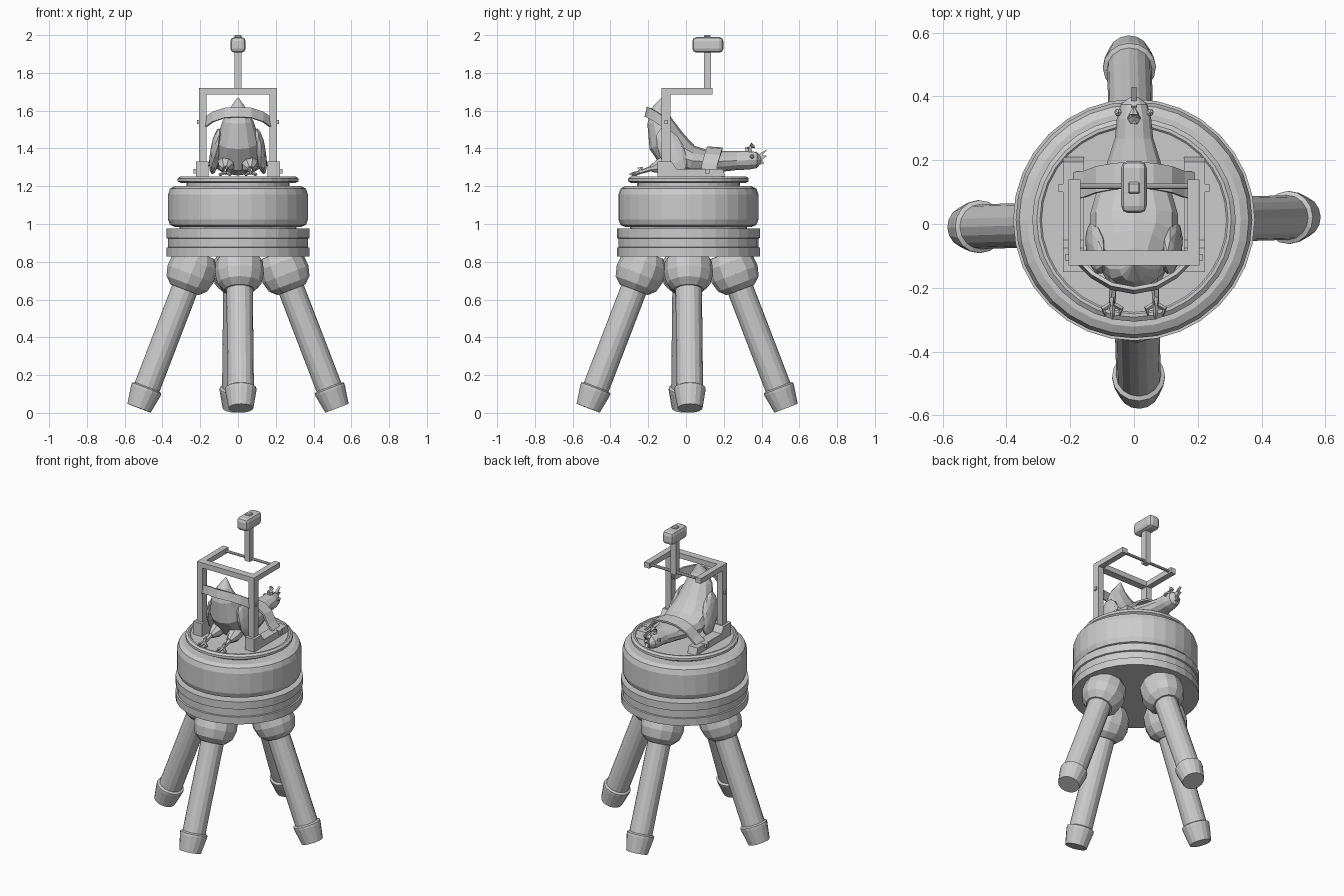
import bpy, bmesh
from math import sin, cos, pi, radians
from mathutils import Vector, Matrix

if "Cube" in bpy.data.objects:
    bpy.data.objects.remove(bpy.data.objects["Cube"])


def make(name, bm, mat=None):
    if mat:
        bm.transform(mat)
    bmesh.ops.recalc_face_normals(bm, faces=bm.faces)
    me = bpy.data.meshes.new(name)
    bm.to_mesh(me)
    bm.free()
    ob = bpy.data.objects.new(name, me)
    bpy.context.collection.objects.link(ob)
    return ob


def loft(name, rings, n, mat=None):
    """rings: (centre, u axis, v axis), skinned in order and capped."""
    bm = bmesh.new()
    loops = [[bm.verts.new(Vector(c) + Vector(u) * cos(2 * pi * i / n) + Vector(v) * sin(2 * pi * i / n))
              for i in range(n)] for c, u, v in rings]
    for a, b in zip(loops, loops[1:]):
        for i in range(n):
            j = (i + 1) % n
            bm.faces.new((a[i], a[j], b[j], b[i]))
    bm.faces.new(loops[0][::-1])
    bm.faces.new(loops[-1])
    return make(name, bm, mat)


def lathe(name, profile, n, mat=None):
    return loft(name, [((0, 0, z), (r, 0, 0), (0, r, 0)) for r, z in profile], n, mat)


def tube(name, points, n=6):
    """points: (x, y, z, radius)"""
    ps = [Vector(p[:3]) for p in points]
    rings = []
    for i, p in enumerate(points):
        d = ps[min(i + 1, len(ps) - 1)] - ps[max(i - 1, 0)]
        u = d.cross(Vector((.3, .1, 1) if abs(d.z) < d.length * .8 else (0, 1, 0))).normalized()
        rings.append((ps[i], u * p[3], d.cross(u).normalized() * p[3]))
    return loft(name, rings, n)


def box(name, x0, x1, y0, y1, z0, z1, bevel=0, seg=2):
    bm = bmesh.new()
    bmesh.ops.create_cube(bm, size=1)
    ob = make(name, bm, Matrix.Translation(((x0 + x1) / 2, (y0 + y1) / 2, (z0 + z1) / 2))
              @ Matrix.Diagonal((x1 - x0, y1 - y0, z1 - z0, 1)))
    if bevel:
        m = ob.modifiers.new("bevel", 'BEVEL')
        m.width, m.segments = bevel, seg
    return ob


def strap(name, half, wide):
    """half arch of centre points, mirrored across x, with a width vector."""
    pts = [Vector(p) for p in half]
    pts += [Vector((-p.x, p.y, p.z)) for p in reversed(pts[:-1])]
    w = Vector(wide) / 2
    bm = bmesh.new()
    rows = [(bm.verts.new(p - w), bm.verts.new(p + w)) for p in pts]
    for a, b in zip(rows, rows[1:]):
        bm.faces.new((a[0], b[0], b[1], a[1]))
    ob = make(name, bm)
    m = ob.modifiers.new("thick", 'SOLIDIFY')
    m.thickness, m.offset = .012, 0


def prism(name, outline, x0, x1):
    """outline in (y, z), extruded along x."""
    bm = bmesh.new()
    f = bm.faces.new([bm.verts.new((x0, y, z)) for y, z in outline])
    ext = bmesh.ops.extrude_face_region(bm, geom=[f])
    bmesh.ops.translate(bm, vec=(x1 - x0, 0, 0), verts=[v for v in ext['geom'] if isinstance(v, bmesh.types.BMVert)])
    return make(name, bm)


# Four splayed legs with ball joints and rubber feet
for k in range(4):
    mat = (Matrix.Translation((0, .006, 0)) @ Matrix.Rotation(k * pi / 2 + radians(1.7), 4, 'Z')
           @ Matrix.Translation((.524, 0, .025)) @ Matrix.Rotation(radians(-21), 4, 'Y'))
    lathe(f"leg_{k}", [(.07, .05), (.07, .72)], 16, mat)
    lathe(f"leg_foot_{k}", [(.066, 0), (.083, .1), (.083, .113), (.07, .12)], 16, mat)
    lathe(f"leg_joint_{k}", [(.08, .672), (.115, .705), (.13, .76), (.125, .83), (.09, .88)], 12, mat)

# Turntable stack
centre = Matrix.Translation((0, .013, 0))
lathe("base_plate", [(.379, .828), (.379, .875), (.37, .877), (.37, .923), (.379, .926), (.379, .975)], 32, centre)
lathe("base_neck", [(.31, .97), (.31, 1.0)], 32, centre)
lathe("drum", [(.335, .985), (.36, .995), (.371, 1.025), (.371, 1.155), (.36, 1.187), (.335, 1.2)], 32, centre)
lathe("drum_neck", [(.272, 1.195), (.272, 1.225)], 32, centre)
lathe("top_disc", [(.305, 1.218), (.319, 1.226), (.319, 1.242), (.305, 1.252), (.295, 1.252), (.29, 1.247)], 32, centre)

# Frame: rails, posts, arms and pins on both sides
rail = [(-.15, 1.245), (-.15, 1.33), (-.075, 1.33), (-.05, 1.29), (.195, 1.29), (.21, 1.245)]
for s, side in ((-1, "left"), (1, "right")):
    def sbox(name, a, b, *rest):
        box(f"{side}_{name}", min(s * a, s * b), max(s * a, s * b), *rest)
    prism(side + "_rail", rail, s * .157, s * .222)
    sbox("post", .168, .206, -.13, -.083, 1.28, 1.72)
    sbox("arm", .168, .206, -.13, .14, 1.686, 1.72)
    sbox("lower_pin", .19, .236, .1, .125, 1.268, 1.292)
    sbox("upper_pin", .16, .216, -.115, -.095, 1.53, 1.55)
box("front_crossbar", -.17, .17, -.13, -.083, 1.686, 1.72)
tube("pivot_rod", [(-.18, .118, 1.703, .009), (.18, .118, 1.703, .009)], 8)

# Mallet
box("mallet_handle", -.019, .019, .094, .132, 1.69, 1.92)
box("mallet_head", -.04, .04, .034, .198, 1.907, 1.99, .022)
box("mallet_cap", -.019, .019, .095, .131, 1.985, 2.0, .005, 1)

# Restraint straps
strap("upper_strap", [(.185, -.105, 1.53), (.13, -.16, 1.568), (.07, -.195, 1.588), (0, -.208, 1.592)], (0, .012, .052))
strap("lower_strap", [(.2, .12, 1.275), (.155, .125, 1.315), (.115, .14, 1.365), (.06, .15, 1.395), (0, .153, 1.402)],
      (0, .082, -.006))

# Bird body, neck and head: (y, z, half width, half thickness)
spine = [(-.125, 1.668, .004, .004), (-.142, 1.61, .045, .04), (-.14, 1.545, .082, .066), (-.105, 1.44, .115, .098),
         (-.05, 1.365, .138, .105), (.03, 1.335, .138, .08), (.11, 1.33, .115, .062), (.19, 1.332, .085, .055),
         (.27, 1.336, .06, .05), (.33, 1.338, .054, .05), (.375, 1.338, .042, .042), (.397, 1.338, .015, .016)]
rings = []
for i, (y, z, w, t) in enumerate(spine):
    a, b = spine[max(i - 1, 0)], spine[min(i + 1, len(spine) - 1)]
    d = Vector((0, b[0] - a[0], b[1] - a[1])).normalized()
    rings.append(((0, y, z), (w, 0, 0), Vector((0, -d.z, d.y)) * t))
loft("bird_body", rings, 12)

# Comb spikes at the crown and beak on top
prism("bird_comb", [(.35, 1.37), (.37, 1.385), (.385, 1.37), (.43, 1.395), (.405, 1.365), (.43, 1.36),
                    (.4, 1.34), (.415, 1.32), (.37, 1.31)], -.008, .008)
tube("bird_beak", [(0, .335, 1.37, .022), (0, .33, 1.4, .02), (0, .345, 1.418, .016), (0, .365, 1.405, .004)], 6)

for s, side in ((-1, "left"), (1, "right")):
    # Folded wing
    bm = bmesh.new()
    bmesh.ops.create_icosphere(bm, subdivisions=2, radius=1)
    make(side + "_wing", bm, Matrix.Translation((s * .118, -.075, 1.385)) @ Matrix.Rotation(s * radians(-9), 4, 'Y')
         @ Matrix.Rotation(radians(25), 4, 'X') @ Matrix.Diagonal((.03, .07, .135, 1)))
    bm = bmesh.new()
    bmesh.ops.create_icosphere(bm, subdivisions=1, radius=.013)
    make(side + "_eye", bm, Matrix.Translation((s * .05, .35, 1.358)))
    # Thigh, shank and toes
    tube(side + "_thigh", [(s * .06, -.07, 1.33, .05), (s * .063, -.14, 1.305, .042), (s * .066, -.185, 1.292, .018)], 8)
    ankle = (s * .068, -.25, 1.272, .01)
    tube(side + "_shank", [(s * .066, -.165, 1.3, .015), ankle], 6)
    for k, (x, y, z) in enumerate([(.04, -.265, 1.262), (.068, -.277, 1.268), (.096, -.265, 1.262), (.07, -.235, 1.3)]):
        tip = (.045, .068, .09, .07)[k]
        tube(f"{side}_toe_{k}", [ankle, (s * x, y, z, .008), (s * tip, y - .022, z - .005, .003)], 5)
